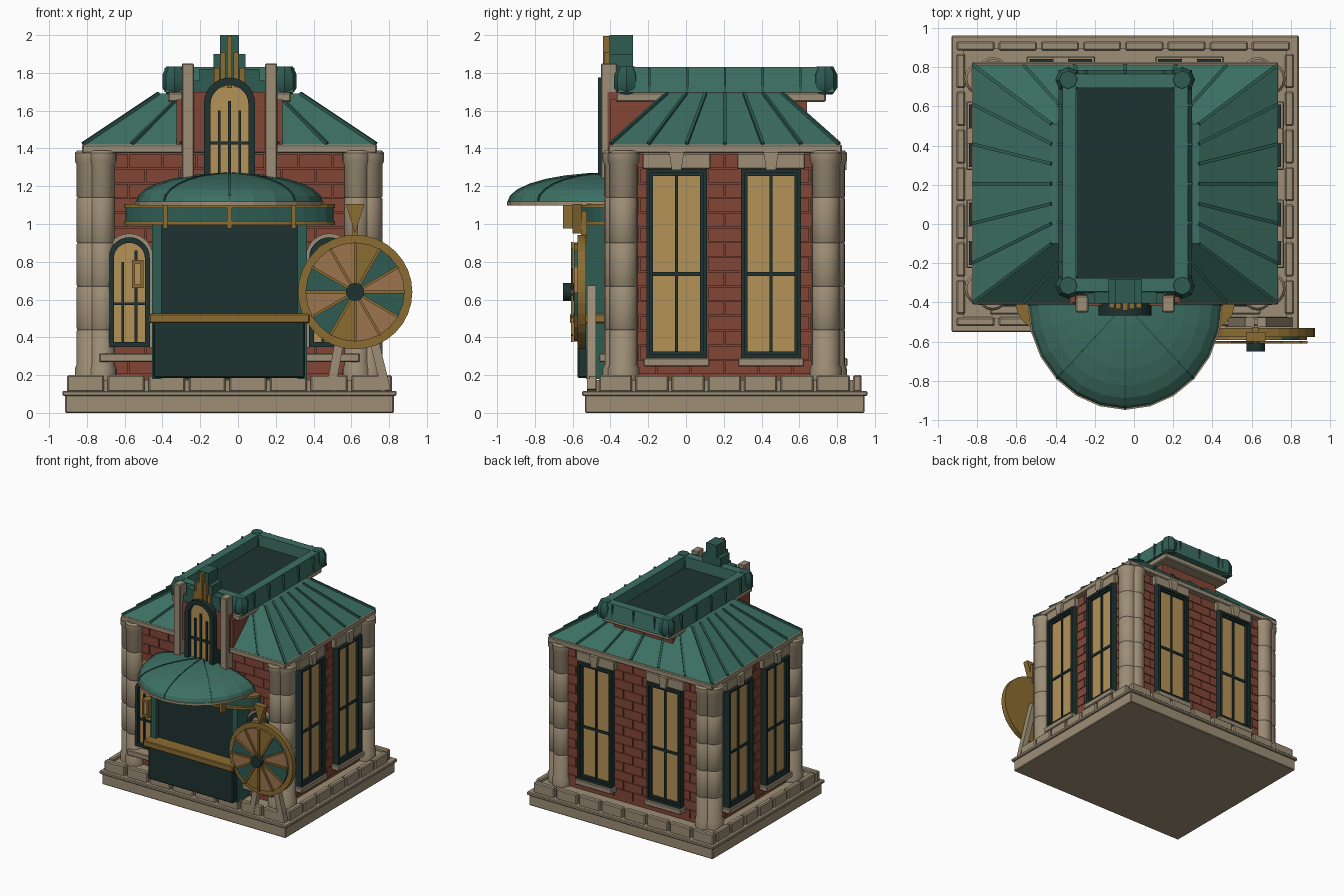
import bpy, bmesh
from math import sin, cos, pi, radians
from mathutils import Vector, Matrix

if "Cube" in bpy.data.objects:
    bpy.data.objects.remove(bpy.data.objects["Cube"])

def mat(name, h):
    m = bpy.data.materials.new(name)
    m.diffuse_color = [(int(h[i:i + 2], 16) / 255) ** 2.2 for i in (0, 2, 4)] + [1]
    m.use_nodes = True
    m.node_tree.nodes["Principled BSDF"].inputs["Base Color"].default_value = m.diffuse_color
    return m

STONE, BRICK = mat("stone", "9c8d76"), mat("brick", "814839")
GREEN, LIGHT, DARK = mat("green", "315c53"), mat("roof_green", "3f6f63"), mat("dark", "243634")
GOLD, GLASS, TAN = mat("gold", "8a6c35"), mat("glass", "b39158"), mat("tan", "9b7450")
CX, CY = -0.045, 0.205
I = Matrix.Identity(4)

def finish(name, bm, m, bevel=0, smooth=False):
    bmesh.ops.recalc_face_normals(bm, faces=bm.faces[:])
    me = bpy.data.meshes.new(name)
    bm.to_mesh(me)
    bm.free()
    ob = bpy.data.objects.new(name, me)
    bpy.context.collection.objects.link(ob)
    me.materials.append(m)
    if bevel:
        b = ob.modifiers.new("bevel", 'BEVEL')
        b.width, b.segments = bevel, 1
    if smooth:
        bpy.ops.object.select_all(action='DESELECT')
        ob.select_set(True)
        bpy.context.view_layer.objects.active = ob
        bpy.ops.object.shade_smooth_by_angle(angle=radians(35))
    return ob

def boxes(name, lst, m, M=I, bevel=0):
    """Boxes given as x0, x1, y0, y1, z0, z1, joined in one object."""
    bm = bmesh.new()
    for a, b, c, d, e, f in lst:
        T = Matrix.Translation(((a + b) / 2, (c + d) / 2, (e + f) / 2))
        bmesh.ops.create_cube(bm, size=1, matrix=M @ T @ Matrix.Diagonal((b - a, d - c, f - e, 1)))
    return finish(name, bm, m, bevel)

def loft(name, rings, m, caps=True, wrap=False, M=I, smooth=False):
    """Bridge rings of equal length; cap the ends or wrap into a frame."""
    bm = bmesh.new()
    vs = [[bm.verts.new(M @ Vector(p)) for p in r] for r in rings]
    pairs = list(zip(vs, vs[1:])) + ([(vs[-1], vs[0])] if wrap else [])
    n = len(vs[0])
    for a, b in pairs:
        for i in range(n):
            bm.faces.new((a[i], a[(i + 1) % n], b[(i + 1) % n], b[i]))
    if caps and not wrap:
        bm.faces.new(vs[0])
        bm.faces.new(vs[-1])
    return finish(name, bm, m, 0, smooth)

def prism(name, pts, y0, y1, m, M=I):
    return loft(name, [[(x, y, z) for x, z in pts] for y in (y0, y1)], m, M=M)

def frame(name, outer, inner, y0, y1, m, M=I):
    return loft(name, [[(x, y, z) for x, z in p] for p, y in
                ((outer, y0), (inner, y0), (inner, y1), (outer, y1))], m, wrap=True, M=M)

def beams(name, segs, w, m):
    bm = bmesh.new()
    for p, q in segs:
        p, q = Vector(p), Vector(q)
        R = (q - p).to_track_quat('Z', 'Y').to_matrix().to_4x4()
        bmesh.ops.create_cube(bm, size=1, matrix=Matrix.Translation((p + q) / 2) @ R
                              @ Matrix.Diagonal((w, w, (q - p).length, 1)))
    return finish(name, bm, m)

def lathe(name, x, y, prof, m, n=16):
    return loft(name, [[(x + r * cos(2 * pi * i / n), y + r * sin(2 * pi * i / n), z)
                for i in range(n)] for r, z in prof], m, smooth=True)

def rect(a, b, c, d, z=None):
    p = [(a, c), (b, c), (b, d), (a, d)]
    return p if z is None else [(x, y, z) for x, y in p]

def arch(cx, w, z0, z1, n=14):
    return [(cx - w, z0), (cx + w, z0)] + [(cx + w * cos(pi * i / n), z1 - w + w * sin(pi * i / n))
                                           for i in range(n + 1)]

def disc(cx, cz, r, n=32):
    return [(cx + r * cos(2 * pi * i / n), cz + r * sin(2 * pi * i / n)) for i in range(n)]

# Base slab and ring of stone blocks
boxes("base_slab", [(-.915, .825, -.535, .945, 0, .11), (-.93, .84, -.55, .96, .09, .117)], STONE, bevel=.006)
boxes("plinth", [(-.87, .78, -.485, .895, .1, .175)], STONE)
blk = []
for i in range(8):
    u = -.905 + i * .215
    blk += [(u, u + .195, y, y + .045, .11, .2) for y in (-.52, .885)]
for i in range(7):
    v = -.46 + i * .192
    blk += [(x, x + .045, v, v + .175, .11, .2) for x in (-.905, .77)]
boxes("base_blocks", blk, STONE, bevel=.008)

# Brick body with raised courses on each wall
boxes("body", [(-.78, .69, -.36, .78, .15, 1.4)], BRICK)
walls = {"front": ((CX, -.36), 0, .71), "right": ((.69, .2), 90, .53),
         "back": ((CX, .78), 180, .71), "left": ((-.78, .2), -90, .53)}
walls = {k: (Matrix.Translation((*p, 0)) @ Matrix.Rotation(radians(a), 4, 'Z'), h)
         for k, (p, a, h) in walls.items()}
for side, (M, h) in walls.items():
    br = []
    for r in range(15):
        u = -h - (r % 2) * .09
        while u < h:
            a, b = max(u, -h), min(u + .172, h)
            if b - a > .02:
                br.append((a, b, -.008, .01, .205 + r * .078, .277 + r * .078))
            u += .18
    boxes(side + "_bricks", br, BRICK, M)

# Tall windows on the side and back walls
for side, off in (("right", .25), ("left", .25), ("back", .328)):
    M = walls[side][0]
    for s in (-off, off):
        boxes(side + "_glass", [(s - .14, s + .14, -.025, 0, .3, 1.28)], GLASS, M)
        for w, t, d in ((.16, .02, .06), (.143, .018, .045)):
            g = .16 - w
            frame(side + "_window_frame", rect(s - w, s + w, .29 + g, 1.29 - g),
                  rect(s - w + t, s + w - t, .29 + g + t, 1.29 - g - t), -d, 0, DARK, M)
        boxes(side + "_muntins", [(s - .008, s + .008, -.037, 0, .32, 1.26),
                                  (s - .13, s + .13, -.035, 0, .725, .745)], DARK, M)
        boxes(side + "_sill", [(s - .175, s + .175, -.075, 0, .245, .29)], STONE, M, .006)
        boxes(side + "_lintel", [(s - .18, s + .18, -.045, 0, 1.29, 1.375)], STONE, M, .006)
        prism(side + "_keystone", [(s - .025, 1.285), (s + .025, 1.285), (s + .04, 1.38), (s - .04, 1.38)],
              -.07, 0, STONE, M)

# Paired corner columns with drum joints
def column(x, y, r):
    p = [(r * 1.12, .17), (r * 1.12, .235), (r, .255)]
    for z in (.44, .67, .9, 1.14):
        p += [(r, z - .008), (r * .93, z), (r, z + .008)]
    p += [(r, 1.315), (r * 1.12, 1.335), (r * 1.12, 1.375), (r * .95, 1.39)]
    lathe("corner_column", x, y, p, STONE)
for s in (-1, 1):
    for y, yo in ((-.33, -.365), (.74, .775)):
        column(CX + s * .735, y, .075)
        column(CX + s * .675, yo, .068)

# Hipped roof with standing ribs
boxes("eaves_band", [(-.825, .735, -.41, .825, 1.375, 1.42)], STONE, bevel=.006)
lo, hi = (-.82, .73, -.4, .81), (-.42, .33, -.1, .51)
loft("hip_roof", [rect(*lo, 1.42), rect(*hi, 1.69)], LIGHT)
A, B = rect(*lo, 1.425), rect(*hi, 1.692)
ribs = []
for k in range(4):
    for i in range(6):
        t = i / 6
        ribs.append((Vector(A[k]).lerp(Vector(A[(k + 1) % 4]), t), Vector(B[k]).lerp(Vector(B[(k + 1) % 4]), t)))
beams("roof_ribs", ribs, .017, GREEN)

# Upper brick storey, flat roof with parapet
boxes("upper_brick", [(-.325, .235, -.4, .64, 1.4, 1.66)], BRICK)
boxes("upper_trim", [(-.37, .28, -.37, .74, 1.645, 1.695)], STONE, bevel=.008)
loft("parapet", [rect(*r) for r in ((-.385, .295, -.36, .785, 1.695), (-.365, .275, -.345, .765, 1.83),
     (-.295, .205, -.275, .695, 1.83), (-.295, .205, -.275, .695, 1.73))], LIGHT)
boxes("roof_deck", [(-.294, .204, -.274, .694, 1.7, 1.735)], DARK)
boxes("parapet_joints", [(x, x + .012, y, y + .03, 1.7, 1.825) for x in (-.25, -.05, .15) for y in (-.365, .752)]
      + [(x, x + .03, y, y + .012, 1.7, 1.825) for x in (-.39, .268) for y in (-.2, 0, .2, .4, .6)], GREEN)
for x in (-.335, .245):
    for y in (-.315, .735):
        lathe("parapet_corner", x, y, [(.04, 1.685), (.066, 1.72), (.066, 1.79), (.045, 1.833)], GREEN, 8)

# Front arched dormer window, pilasters and stepped crown
boxes("dormer_wall", [(-.3, .21, -.415, -.33, 1.38, 1.7)], BRICK)
boxes("pilasters", [(c - .032, c + .032, -.45, -.365, 1.1, 1.85) for c in (-.265, .175)], STONE, bevel=.006)
prism("dormer_glass", arch(CX, .11, 1.15, 1.74), -.43, -.36, GLASS)
frame("dormer_frame", arch(CX, .135, 1.12, 1.775), arch(CX, .1, 1.15, 1.735), -.465, -.36, DARK)
boxes("dormer_muntins", [(CX - .007, CX + .007, -.445, -.42, 1.2, 1.65), (CX - .062, CX - .048, -.445, -.42, 1.2, 1.6),
      (CX + .048, CX + .062, -.445, -.42, 1.2, 1.6), (CX - .1, CX + .1, -.445, -.42, 1.42, 1.437)], DARK)
boxes("crown_back", [(CX - w, CX + w, -.405, -.28, 1.68, z) for w, z in
      ((.2, 1.76), (.16, 1.82), (.085, 1.9), (.05, 2.0))], GREEN)
boxes("crown_fan", [(CX + i * .034 - .014, CX + i * .034 + .014, -.44 + abs(i) * .006, -.4, 1.72, 1.995 - abs(i) * .085)
      for i in range(-2, 3)], GOLD)

# Arched ground-floor windows beside the booth
for s in (-1, 1):
    c = CX + s * .53
    prism("front_glass", arch(c, .09, .36, .91), -.39, -.35, GLASS)
    frame("front_window_frame", arch(c, .108, .35, .93), arch(c, .082, .375, .9), -.42, -.35, DARK)
    frame("front_window_surround", arch(c, .125, .345, .95), arch(c, .105, .345, .93), -.395, -.35, STONE)
    boxes("front_muntins", [(c + d - .007, c + d + .007, -.405, -.38, .37, z) for d, z in ((-.035, .8), (.035, .86))]
          + [(c - .09, c + .09, -.405, -.38, .57, .585)], DARK)
    boxes("front_sill", [(c - .16, c + .16, -.46, -.35, .27, .315)], STONE, bevel=.006)
frame("wall_lantern", rect(-.56, -.5, .66, .81), rect(-.545, -.515, .68, .79), -.5, -.43, GOLD)
boxes("lantern_core", [(-.55, -.51, -.49, -.36, .675, .795)], GLASS)

# Booth with counter
boxes("booth_panel", [(-.405, .315, -.5, -.35, .18, 1.02)], DARK)
boxes("booth_posts", [(c - .025, c + .025, -.53, -.36, .18, 1.02) for c in (-.43, .34)], GREEN)
boxes("booth_front", [(-.45, .355, -.575, -.4, .185, .485)], DARK, bevel=.008)
boxes("counter", [(-.47, .38, -.615, -.4, .475, .525)], GOLD, bevel=.006)

# Canopy: half-oval fascia, shallow dome, rim and seams
def oval(rx, ry, z, n=16):
    return [(CX + rx * cos(pi + pi * i / n), -.41 + ry * sin(pi + pi * i / n), z) for i in range(n + 1)]
loft("fascia", [oval(.55, .2, 1.015), oval(.55, .2, 1.1)], GREEN)
for z in (.995, 1.085):
    loft("fascia_strip", [oval(.558, .235, z), oval(.558, .235, z + .02)], GOLD)
boxes("fascia_brackets", [(c - .012, c + .012, -.652, -.6, .975, 1.105) for c in (-.385, -.045, .295)], GOLD)
def dome(v, g=0, n=12):
    return oval((.49 + g) * cos(v), (.53 + g) * cos(v), 1.115 + (.152 + g) * sin(v), n)
vs = [i * pi / 14 for i in range(7)] + [1.55]
loft("canopy_dome", [dome(v) for v in vs], LIGHT)
loft("canopy_rim", [oval(.497, .537, 1.098, 12), oval(.497, .537, 1.118, 12)], STONE)
D = [dome(v, .001) for v in vs]
beams("canopy_seams", [(D[j][i], D[j + 1][i]) for i in (0, 3, 6, 9, 12) for j in range(7)], .009, GREEN)

# Prize wheel on splayed legs, with pointer
WX, WZ = .62, .64
prism("wheel_disc", disc(WX, WZ, .303), -.575, -.53, GOLD)
for k in range(12):
    a = [pi / 2 - (k + t) * pi / 6 for t in (0, .5, 1)]
    prism("wheel_wedge", [(WX, WZ)] + [(WX + .262 * cos(t), WZ + .262 * sin(t)) for t in a],
          -.592, -.57, (GOLD, GREEN, TAN, GREEN, TAN, TAN)[k % 6])
beams("wheel_spokes", [((WX, -.603, WZ), (WX + .265 * cos(k * pi / 6), -.603, WZ + .265 * sin(k * pi / 6)))
                       for k in range(12)], .014, GOLD)
prism("wheel_hub", disc(WX, WZ, .048, 16), -.65, -.53, DARK)
beams("wheel_legs", [((WX - .03, -.5, .67), (.49, -.5, .12)), ((WX + .03, -.5, .67), (.785, -.5, .12))], .048, STONE)
prism("wheel_pointer", [(WX - .05, 1.105), (WX, .95), (WX + .05, 1.105)], -.6, -.55, GOLD)
beams("pointer_arm", [((WX, -.54, .9), (WX, -.54, 1.07))], .03, GOLD)
